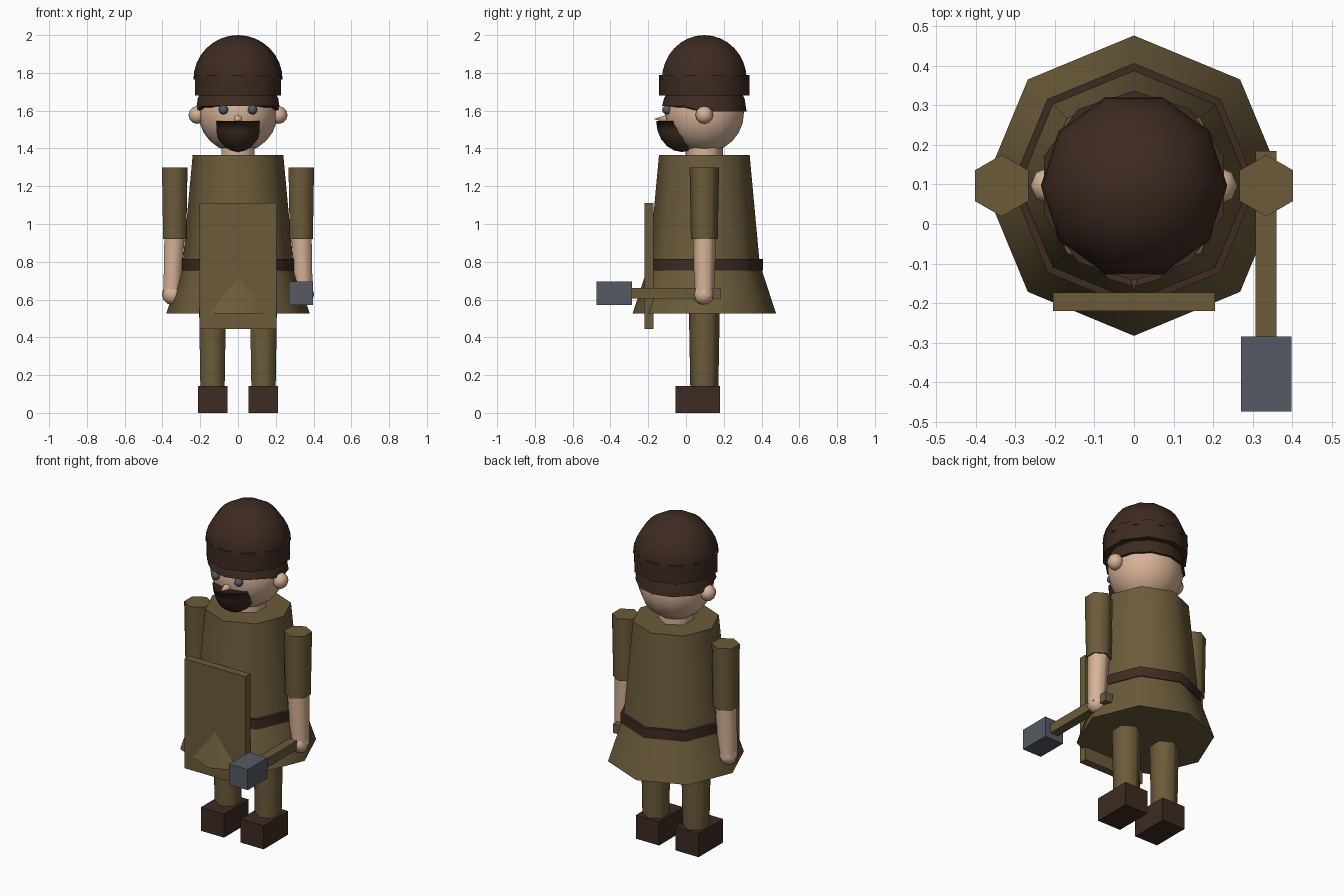
import bpy, bmesh, math
from mathutils import Matrix, Vector

old = bpy.data.objects.get("Cube")
if old:
    bpy.data.objects.remove(old, do_unlink=True)

CY = 0.097  # depth of the body axis


def material(name, rgb):
    mat = bpy.data.materials.new(name)
    mat.use_nodes = True
    color = (*rgb, 1.0)
    mat.diffuse_color = color
    bsdf = next(n for n in mat.node_tree.nodes if n.type == 'BSDF_PRINCIPLED')
    bsdf.inputs["Base Color"].default_value = color
    return mat


olive = material("olive cloth", (0.147, 0.105, 0.042))
brown = material("dark brown", (0.047, 0.024, 0.015))
skin = material("skin", (0.68, 0.45, 0.31))
steel = material("steel", (0.092, 0.102, 0.125))


def finish(name, bm, mat):
    """Turn a bmesh into a shaded object."""
    bmesh.ops.recalc_face_normals(bm, faces=bm.faces)
    mesh = bpy.data.meshes.new(name)
    bm.to_mesh(mesh)
    bm.free()
    mesh.materials.append(mat)
    obj = bpy.data.objects.new(name, mesh)
    bpy.context.collection.objects.link(obj)
    bpy.ops.object.select_all(action='DESELECT')
    obj.select_set(True)
    bpy.context.view_layer.objects.active = obj
    bpy.ops.object.shade_smooth_by_angle(angle=math.radians(65))
    return obj


def box(name, low, high, mat):
    low, high = Vector(low), Vector(high)
    bm = bmesh.new()
    bmesh.ops.create_cube(bm, size=1)
    bmesh.ops.scale(bm, vec=high - low, verts=bm.verts)
    bmesh.ops.translate(bm, vec=(low + high) / 2, verts=bm.verts)
    return finish(name, bm, mat)


def column(name, sides, z0, z1, r0, r1, mat, x0=0, x1=0):
    """Tapered prism with a corner toward the front; x0 and x1 let it lean."""
    bm = bmesh.new()
    bmesh.ops.create_cone(bm, cap_ends=True, segments=sides,
                          radius1=r0, radius2=r1, depth=z1 - z0)
    turn = Matrix.Rotation(math.pi / 2 if sides % 4 else 0, 3, 'Z')
    # a corner must lie on the y axis whatever the primitive's start angle
    if max(v.co.y for v in bm.verts) < max(r0, r1) * 0.99:
        bmesh.ops.rotate(bm, matrix=turn, verts=bm.verts)
    for v in bm.verts:
        v.co += Vector((x1 if v.co.z > 0 else x0, CY, (z0 + z1) / 2))
    return finish(name, bm, mat)


def ball(name, center, radii, mat, sides=12, rings=10, keep=0):
    """Ellipsoid; keep = 1 or -1 keeps only the upper or lower half."""
    bm = bmesh.new()
    bmesh.ops.create_uvsphere(bm, u_segments=sides, v_segments=rings, radius=1)
    if max(v.co.x for v in bm.verts) < 0.99:
        bmesh.ops.rotate(bm, matrix=Matrix.Rotation(math.pi / 2, 3, 'Z'), verts=bm.verts)
    if keep:
        cut = bmesh.ops.bisect_plane(bm, geom=bm.verts[:] + bm.edges[:] + bm.faces[:],
                                     plane_co=(0, 0, 0), plane_no=(0, 0, keep),
                                     clear_inner=True)
        rim = [e for e in cut["geom_cut"] if isinstance(e, bmesh.types.BMEdge)]
        bmesh.ops.contextual_create(bm, geom=rim)
    bmesh.ops.scale(bm, vec=radii, verts=bm.verts)
    bmesh.ops.translate(bm, vec=center, verts=bm.verts)
    return finish(name, bm, mat)


# Tunic and belt
column("skirt", 8, 0.525, 0.77, 0.38, 0.30, olive)
column("torso", 8, 0.76, 1.365, 0.296, 0.24, olive)
column("belt", 8, 0.755, 0.815, 0.31, 0.31, brown)

# Limbs
for side, s in (("left", 1), ("right", -1)):
    leg, arm = 0.135 * s, 0.335 * s
    column(side + "_leg", 6, 0.12, 0.56, 0.074, 0.082, olive, leg, leg)
    box(side + "_boot", (0.133 * s - 0.078, -0.055, 0),
        (0.133 * s + 0.078, 0.18, 0.143), brown)
    column(side + "_sleeve", 6, 0.92, 1.30, 0.071, 0.078, olive, arm, arm)
    column(side + "_forearm", 6, 0.62, 0.94, 0.052, 0.062, skin, 0.35 * s, 0.336 * s)
    ball(side + "_hand", (0.347 * s, CY - 0.003, 0.627), (0.056,) * 3, skin, 8, 6)

# Head and face
column("neck", 6, 1.34, 1.42, 0.10, 0.10, skin)
ball("head", (0, CY, 1.588), (0.21,) * 3, skin, 12, 12)
for side, s in (("left", 1), ("right", -1)):
    ball(side + "_ear", (0.215 * s, CY, 1.577), (0.047,) * 3, skin, 8, 6)
    ball(side + "_eye", (0.077 * s, -0.102, 1.605), (0.025,) * 3, steel, 8, 6)

bm = bmesh.new()
bmesh.ops.create_cone(bm, cap_ends=True, segments=6, radius1=0.026, radius2=0, depth=0.08)
bmesh.ops.rotate(bm, matrix=Matrix.Rotation(math.pi / 2, 3, 'X'), verts=bm.verts)
bmesh.ops.translate(bm, vec=(0, -0.13, 1.556), verts=bm.verts)
finish("nose", bm, skin)

ball("beard", (0, -0.02, 1.546), (0.127, 0.138, 0.165), brown, 12, 10, -1)

# Hair, lifted slightly over the forehead
hair = ball("hair", (0, CY, 1.595), (0.224,) * 3, brown, 12, 10, 1)
for v in hair.data.vertices:
    if v.co.z < 1.6 and v.co.y < CY - 0.1:
        v.co.z += 0.03

# Cap
column("cap_band", 10, 1.68, 1.79, 0.24, 0.24, brown)
ball("cap_dome", (0, CY, 1.765), (0.236, 0.236, 0.235), brown, 10, 16, 1)

# Shield and hammer
box("shield", (-0.205, -0.22, 0.445), (0.205, -0.173, 1.11), olive)
box("hammer_handle", (0.307, -0.29, 0.605), (0.361, 0.185, 0.66), olive)
box("hammer_head", (0.271, -0.475, 0.57), (0.398, -0.285, 0.695), steel)
